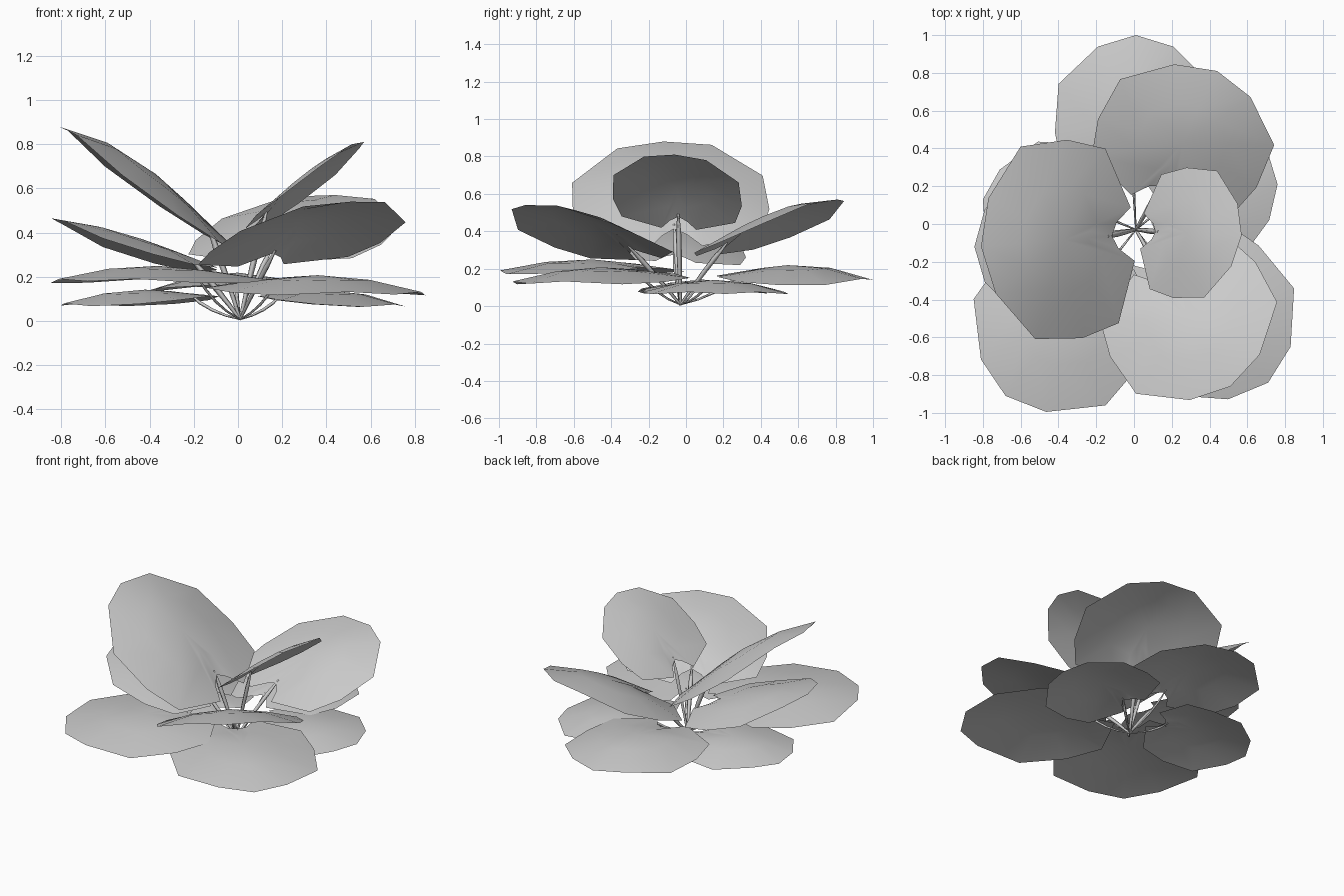
import bpy
from mathutils import Vector

cube = bpy.data.objects.get("Cube")
if cube:
    bpy.data.objects.remove(cube)

# One plain grey for the whole plant
grey = bpy.data.materials.new("pale_grey")
grey.use_nodes = True
colour = (0.6, 0.6, 0.6, 1)
grey.diffuse_color = colour
grey.node_tree.nodes["Principled BSDF"].inputs["Base Color"].default_value = colour

# Half outline of a leaf: u along the midrib, v across; notch first, tip last
HALF = [(.05, 0), (.01, .13), (-.1, .27), (.05, .88), (.32, 1),
        (.66, .97), (.92, .48), (1, 0)]
OUTLINE = HALF + [(u, -v) for u, v in HALF[-2:0:-1]]
CENTRE = (.4, 0)
ROOT = Vector((.01, -.03, .008))


def finish(obj):
    obj.data.materials.append(grey)
    bpy.context.collection.objects.link(obj)


def leaf(name, base, tip, side, arch, droop):
    base, tip, side = Vector(base), Vector(tip), Vector(side)

    def place(u, v):
        p = base + (tip - base) * u + side * v
        p.z += arch * 4 * max(u, 0) * (1 - u) * (1 - v * v) - droop * v * v
        return p

    # Outer ring, inner ring at half size, and a centre point
    n = len(OUTLINE)
    verts = []
    for scale in (1, .5):
        for u, v in OUTLINE:
            verts.append(place(CENTRE[0] + (u - CENTRE[0]) * scale, v * scale))
    verts.append(place(*CENTRE))
    faces = []
    for i in range(n):
        j = (i + 1) % n
        faces.append((i, j, n + j, n + i))
        faces.append((n + i, n + j, 2 * n))
    mesh = bpy.data.meshes.new(name)
    mesh.from_pydata(verts, [], faces)
    mesh.update()
    # Keep the upper side as the front
    if sum(p.normal.z * p.area for p in mesh.polygons) < 0:
        mesh.flip_normals()
    mesh.shade_smooth()
    finish(bpy.data.objects.new(name, mesh))
    return place(.08, 0)


def stalk(name, end):
    # Low stalks run outwards first, tall ones climb first
    low = end.z < .25
    out, rise = (.6, .3) if low else (.45, .5)
    bend = ROOT.lerp(end, out)
    bend.z = end.z * rise
    curve = bpy.data.curves.new(name, "CURVE")
    curve.dimensions = "3D"
    curve.bevel_depth = .008 if low else .015
    curve.bevel_resolution = 0
    line = curve.splines.new("POLY")
    line.points.add(4)
    for i, point in enumerate(line.points):
        t = i / 4
        p = ROOT * (1 - t) ** 2 + bend * 2 * t * (1 - t) + end * t * t
        point.co = (*p, 1)
        point.radius = (.5, .7, .9, 1, .4)[i]
    finish(bpy.data.objects.new(name, curve))


# name: notch, tip, half-width vector, arch of midrib, droop of edges
LEAVES = {
    "top_right_leaf": ((-.08, -.06, .37), (-.81, -.12, .88), (-.04, .525, .02), .095, .035),
    "top_left_leaf": ((.09, -.04, .45), (.57, -.06, .81), (.035, .345, -.02), .05, .01),
    "upper_back_leaf": ((.13, .17, .30), (.44, .81, .57), (.42, -.18, -.01), .07, .03),
    "upper_front_leaf": ((.14, -.26, .28), (.51, -.86, .54), (.385, .25, .02), .07, .03),
    "upper_right_leaf": ((-.16, -.06, .26), (-.845, -.12, .465), (0, .4, -.02), .03, .045),
    "middle_right_leaf": ((-.15, -.23, .2), (-.68, -.91, .18), (.36, -.29, 0), .06, .02),
    "middle_left_leaf": ((.13, -.2, .17), (.71, -.84, .12), (.345, .29, 0), .06, .025),
    "middle_back_leaf": ((-.01, .24, .16), (.01, 1, .14), (.415, 0, -.01), .07, .03),
    "low_left_leaf": ((.15, .12, .11), (.76, .21, .065), (-.01, .38, 0), .05, .02),
    "low_right_leaf": ((-.17, .06, .11), (-.8, .13, .07), (.08, .34, 0), .05, .02),
}
for name, shape in LEAVES.items():
    stalk(name.replace("leaf", "stalk"), leaf(name, *shape))
